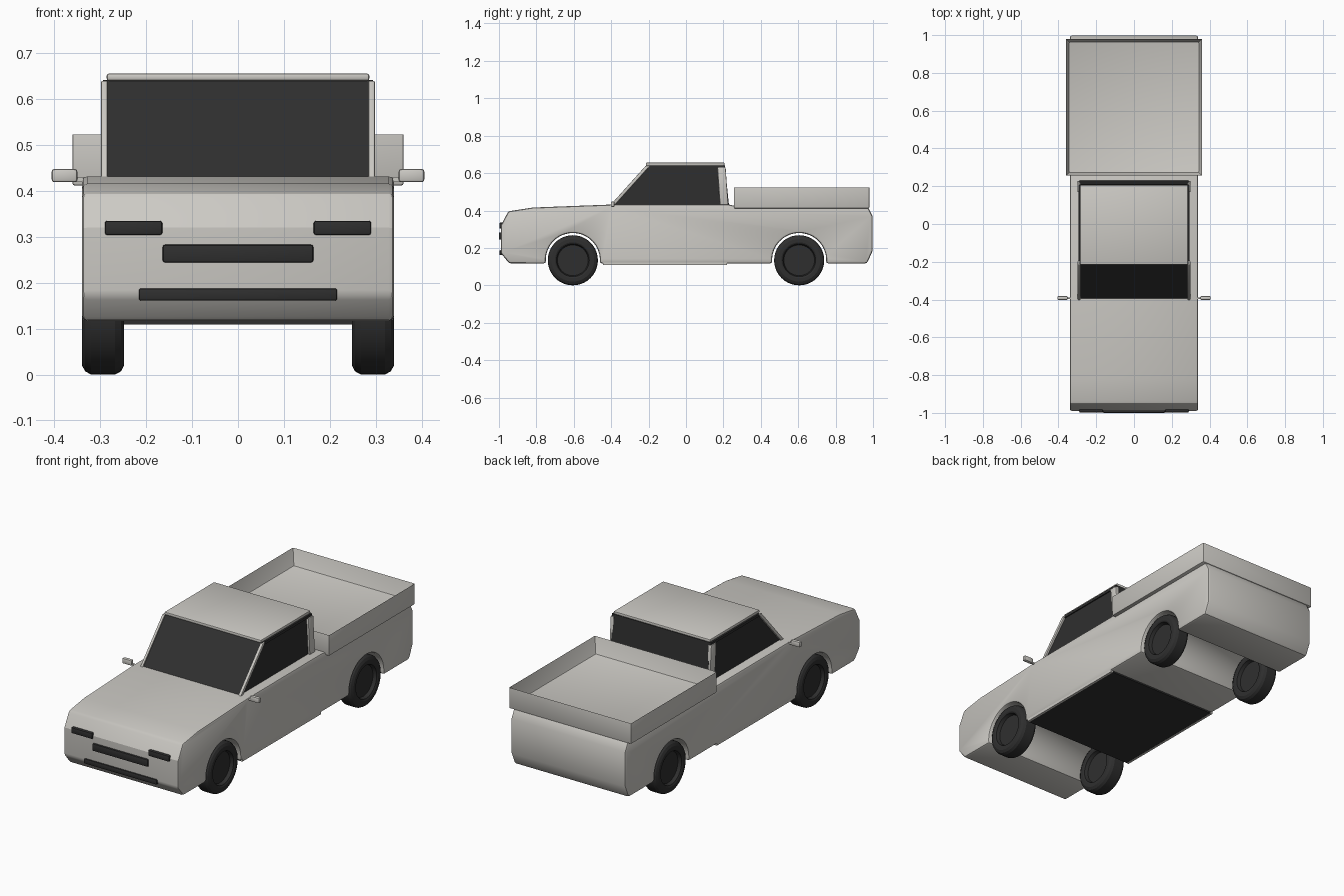
import bpy, bmesh, math
from mathutils import Vector

if "Cube" in bpy.data.objects:
    bpy.data.objects.remove(bpy.data.objects["Cube"])


def material(name, rgb):
    m = bpy.data.materials.new(name)
    m.diffuse_color = (*rgb, 1)
    m.use_nodes = True
    m.node_tree.nodes["Principled BSDF"].inputs["Base Color"].default_value = m.diffuse_color
    return m


PAINT = material("warm_grey_paint", (0.60, 0.585, 0.55))
DARK = material("dark_glass_and_rubber", (0.028, 0.028, 0.028))


def finish(name, bm, mat, bevel=0.0, segments=2, angle=30):
    bmesh.ops.recalc_face_normals(bm, faces=bm.faces)
    mesh = bpy.data.meshes.new(name)
    bm.to_mesh(mesh)
    bm.free()
    mesh.materials.append(mat)
    ob = bpy.data.objects.new(name, mesh)
    bpy.context.collection.objects.link(ob)
    bpy.ops.object.select_all(action='DESELECT')
    ob.select_set(True)
    bpy.context.view_layer.objects.active = ob
    if bevel:
        mod = ob.modifiers.new("bevel", 'BEVEL')
        mod.width = bevel
        mod.segments = segments
        mod.limit_method = 'ANGLE'
        mod.angle_limit = math.radians(angle)
        bpy.ops.object.modifier_apply(modifier=mod.name)
    bpy.ops.object.shade_smooth_by_angle(angle=math.radians(25))
    return ob


def prism(name, pts, x0, x1, mat, bevel=0.0, segments=2):
    """Extrude a side profile of (y, z) points across x."""
    bm = bmesh.new()
    f = bm.faces.new([bm.verts.new((x0, y, z)) for y, z in pts])
    ext = bmesh.ops.extrude_face_region(bm, geom=[f])
    verts = [v for v in ext['geom'] if isinstance(v, bmesh.types.BMVert)]
    bmesh.ops.translate(bm, verts=verts, vec=(x1 - x0, 0, 0))
    return finish(name, bm, mat, bevel, segments)


def box(name, x, y, z, mat, bevel=0.0):
    return prism(name, [(y[0], z[0]), (y[1], z[0]), (y[1], z[1]), (y[0], z[1])],
                 x[0], x[1], mat, bevel)


# Body side profile with wheel arches cut through the full width
WHEEL_Y, WHEEL_Z, ARCH_R, BASE = 0.605, 0.135, 0.145, 0.117


def arch(cy, steps=20):
    a = math.asin((BASE - WHEEL_Z) / ARCH_R)
    return [(cy + ARCH_R * math.cos(t), WHEEL_Z + ARCH_R * math.sin(t))
            for t in (a + (math.pi - 2 * a) * i / steps for i in range(steps + 1))]


body = [(-0.945, BASE), (-0.99, 0.172), (-0.99, 0.32), (-0.95, 0.396), (-0.82, 0.416),
        (-0.40, 0.432), (0.23, 0.432), (0.26, 0.425), (0.97, 0.425), (0.998, 0.37),
        (0.998, 0.185), (0.968, BASE)]
body += arch(WHEEL_Y) + arch(-WHEEL_Y)
prism("body", body, -0.34, 0.34, PAINT, 0.012)

# Dark floor panel and side sills
box("floor_panel", (-0.325, 0.325), (-0.445, 0.22), (0.109, 0.118), DARK)
for s in (-1, 1):
    box("sill", (s * 0.325, s * 0.337), (-0.445, 0.22), (0.108, 0.122), PAINT)

# Cab: dark glasshouse, roof panel and pillars
prism("cab_glass", [(-0.40, 0.425), (-0.207, 0.642), (0.208, 0.642), (0.23, 0.425)],
      -0.288, 0.288, DARK)
box("roof", (-0.286, 0.286), (-0.215, 0.206), (0.64, 0.656), PAINT, 0.005)
for s in (-1, 1):
    prism("front_pillar", [(-0.408, 0.425), (-0.215, 0.64), (-0.192, 0.64), (-0.385, 0.425)],
          s * 0.284, s * 0.298, PAINT, 0.003)
    prism("rear_pillar", [(0.182, 0.425), (0.168, 0.63), (0.212, 0.63), (0.226, 0.425)],
          s * 0.28, s * 0.299, PAINT, 0.004)
    prism("window_top_trim", [(-0.205, 0.628), (-0.195, 0.642), (0.206, 0.642), (0.208, 0.628)],
          s * 0.286, s * 0.294, DARK)
    # Side mirrors
    box("mirror", (s * 0.350, s * 0.406), (-0.402, -0.382), (0.419, 0.448), PAINT, 0.006)
    box("mirror_arm", (s * 0.33, s * 0.355), (-0.396, -0.388), (0.42, 0.43), PAINT)

# Load bed: open tray
bm = bmesh.new()
bmesh.ops.create_cube(bm, size=1)
for v in bm.verts:
    v.co = Vector((v.co.x * 0.722, 0.618 + v.co.y * 0.725, 0.469 + v.co.z * 0.114))
top = max(bm.faces, key=lambda f: f.calc_center_median().z)
bmesh.ops.inset_individual(bm, faces=[top], thickness=0.024)
bmesh.ops.translate(bm, verts=top.verts, vec=(0, 0, -0.09))
bmesh.ops.extrude_discrete_faces  # tray floor stays attached to its walls
finish("load_bed", bm, PAINT, 0.005)

# Front lights, grille and lower intake
for s in (-1, 1):
    box("headlight", (s * 0.165, s * 0.290), (-0.998, -0.97), (0.304, 0.335), DARK, 0.005)
box("grille", (-0.164, 0.164), (-1.0, -0.98), (0.244, 0.283), DARK, 0.005)
box("lower_intake", (-0.216, 0.216), (-0.997, -0.965), (0.161, 0.188), DARK, 0.005)


# Wheels: lathed tyre with a dished hub on both sides
def wheel(name, cx, cy):
    half = 0.046
    side = [(0.0, 0.024), (0.082, 0.024), (0.088, 0.042), (0.096, half),
            (0.114, half), (0.127, 0.039), (0.134, 0.026)]
    prof = side + [(r, -x) for r, x in reversed(side)]
    bm = bmesh.new()
    verts = [bm.verts.new((x, 0, r)) for r, x in prof]
    edges = [bm.edges.new(p) for p in zip(verts, verts[1:])]
    bmesh.ops.spin(bm, geom=verts + edges, cent=(0, 0, 0), axis=(1, 0, 0),
                   angle=2 * math.pi, steps=40)
    bmesh.ops.remove_doubles(bm, verts=bm.verts, dist=1e-4)
    bmesh.ops.translate(bm, verts=bm.verts, vec=(cx, cy, 0.134))
    finish(name, bm, DARK)


for s in (-1, 1):
    wheel("front_wheel", s * 0.294, -WHEEL_Y)
    wheel("rear_wheel", s * 0.294, WHEEL_Y)
